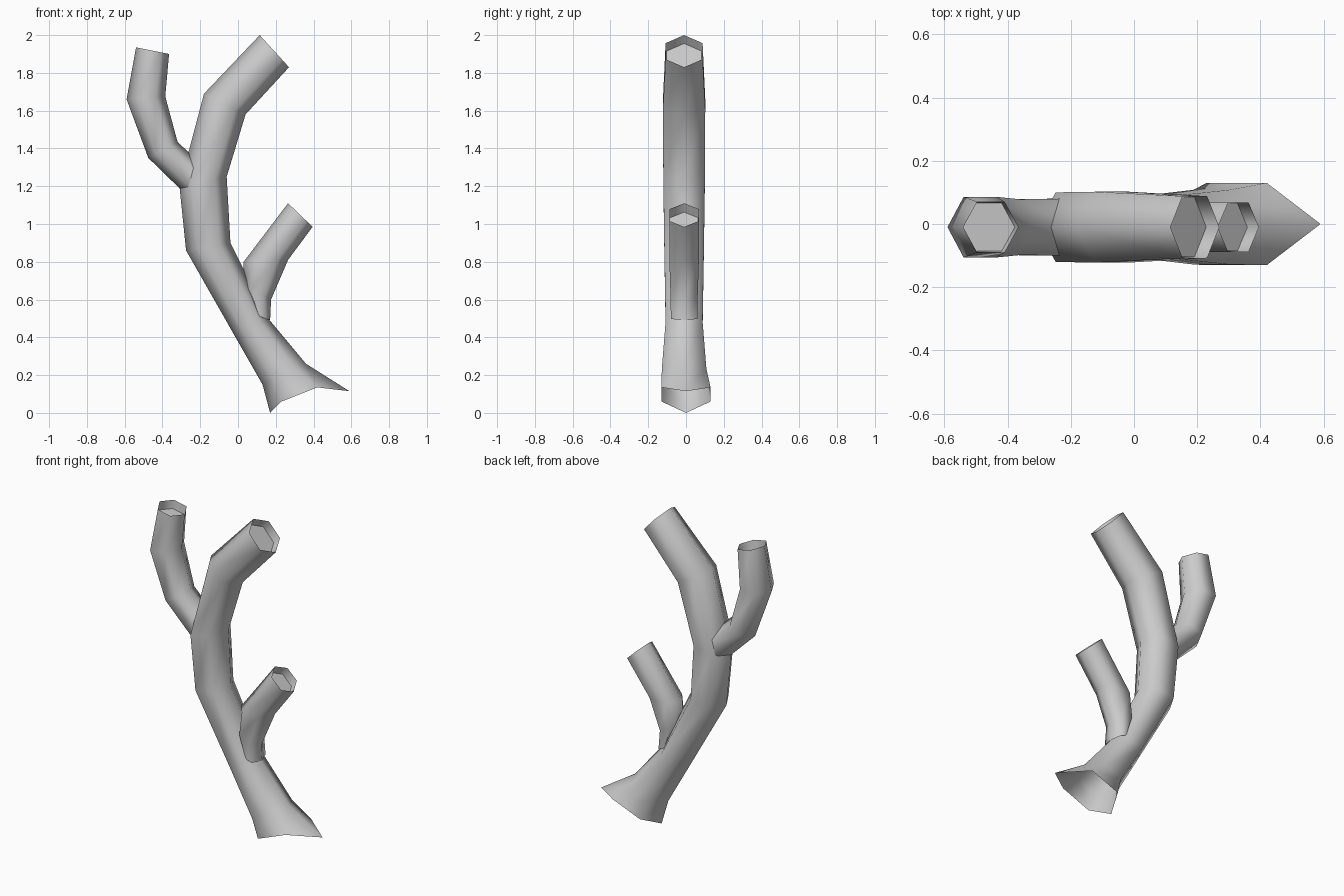
import bpy, bmesh, math
from mathutils import Vector

if "Cube" in bpy.data.objects:
    bpy.data.objects.remove(bpy.data.objects["Cube"])


def section(left, right, half_y, yc=-0.01):
    # six-sided ring: one corner at each end, two pairs of side corners between
    a = Vector((left[0], yc, left[1]))
    b = Vector((right[0], yc, right[1]))
    p, q = a.lerp(b, 0.25), a.lerp(b, 0.75)
    y = Vector((0, half_y, 0))
    return [a, p - y, q - y, b, q + y, p + y]


def limb(name, rings, recess=0.055):
    # open-ended hexagonal tube with a recessed cap at its tip
    bm = bmesh.new()
    axis = (sum(rings[-1], Vector()) - sum(rings[-2], Vector())).normalized()
    centre = sum(rings[-1], Vector()) / 6
    inner = [centre + (v - centre) * 0.95 - axis * recess for v in rings[-1]]
    loops = [[bm.verts.new(v) for v in r] for r in rings + [inner]]
    for lo, hi in zip(loops, loops[1:]):
        for i in range(6):
            j = (i + 1) % 6
            bm.faces.new((lo[i], lo[j], hi[j], hi[i]))
    bm.faces.new(loops[-1])
    for f in bm.faces:
        f.smooth = True
    mesh = bpy.data.meshes.new(name)
    bm.to_mesh(mesh)
    bm.free()
    obj = bpy.data.objects.new(name, mesh)
    bpy.context.collection.objects.link(obj)
    bpy.context.view_layer.objects.active = obj
    obj.select_set(True)
    bpy.ops.object.shade_smooth_by_angle(angle=math.radians(70))
    obj.select_set(False)
    return obj


# Trunk, with an uneven flared foot
foot = [Vector(v) for v in ((0.17, 0, 0), (0.23, -0.13, 0.06), (0.42, -0.13, 0.135),
                            (0.59, 0, 0.115), (0.42, 0.13, 0.135), (0.23, 0.13, 0.06))]
limb("trunk", [
    foot,
    section((0.13, 0.15), (0.36, 0.26), 0.118),
    section((-0.03, 0.43), (0.16, 0.50), 0.098),
    section((-0.275, 0.86), (-0.04, 0.90), 0.105),
    section((-0.31, 1.20), (-0.06, 1.25), 0.11),
    section((-0.18, 1.69), (0.04, 1.58), 0.112),
    section((0.115, 2.0), (0.27, 1.83), 0.098),
])

# Upper left branch
limb("upper_branch", [
    section((-0.28, 1.16), (-0.21, 1.33), 0.09),
    section((-0.475, 1.35), (-0.32, 1.435), 0.088),
    section((-0.59, 1.66), (-0.385, 1.675), 0.096),
    section((-0.54, 1.935), (-0.365, 1.90), 0.08),
])

# Lower right branch
limb("lower_branch", [
    section((0.09, 0.52), (0.17, 0.49), 0.07),
    section((0.03, 0.67), (0.175, 0.60), 0.072),
    section((0.03, 0.80), (0.265, 0.81), 0.078),
    section((0.265, 1.11), (0.395, 0.985), 0.078),
])
